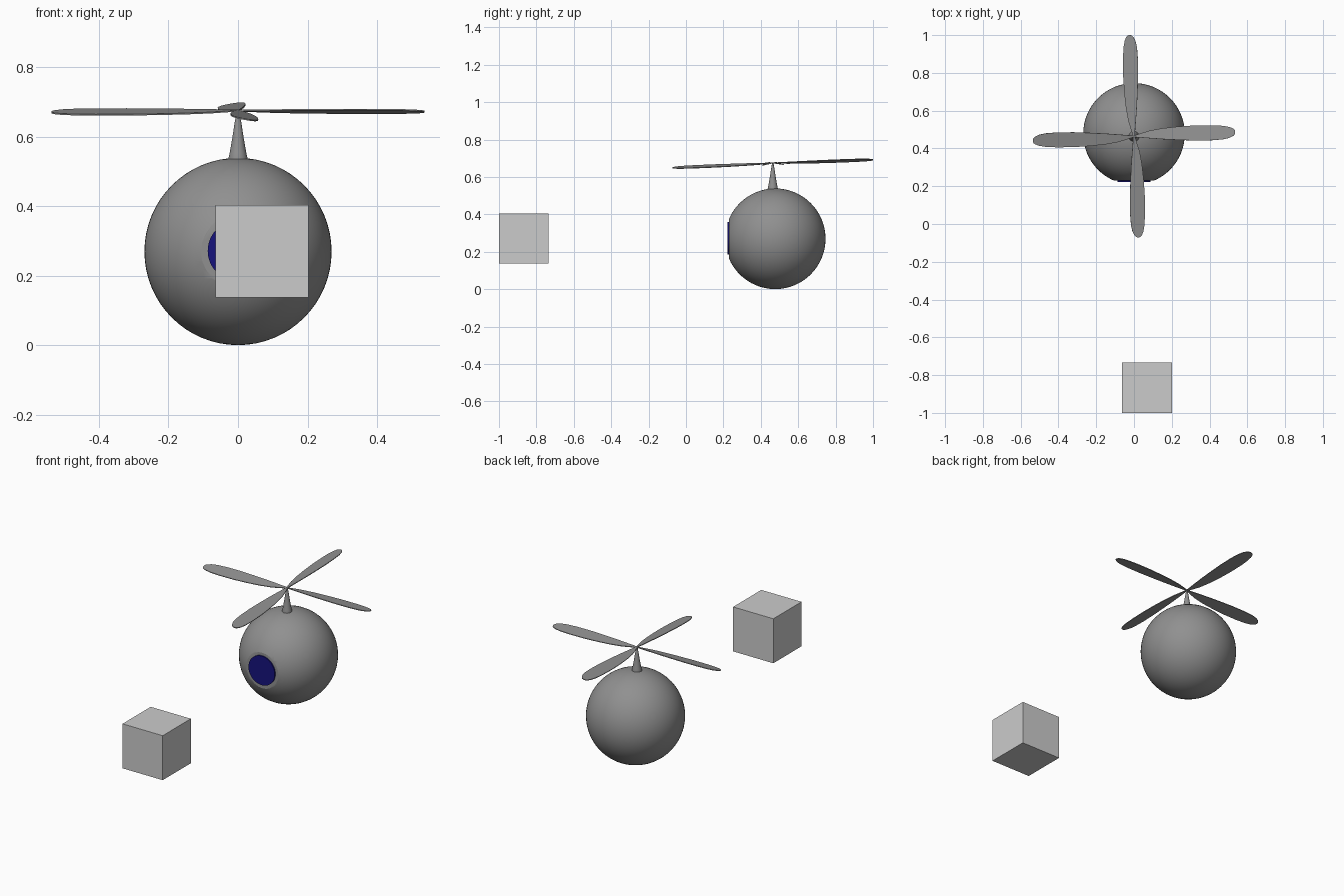
import bpy, bmesh
from math import radians, pi, cos, sin
from mathutils import Matrix, Vector

if "Cube" in bpy.data.objects:
    bpy.data.objects.remove(bpy.data.objects["Cube"])


def colour(name, rgb):
    m = bpy.data.materials.new(name)
    m.diffuse_color = (*rgb, 1)
    m.use_nodes = True
    m.node_tree.nodes["Principled BSDF"].inputs["Base Color"].default_value = m.diffuse_color
    return m


dark = colour("dark_grey", (0.28, 0.28, 0.28))
blue = colour("navy", (0.008, 0.006, 0.2))


def finish(bm, name, mat=None, smooth=False):
    bmesh.ops.recalc_face_normals(bm, faces=bm.faces)
    me = bpy.data.meshes.new(name)
    bm.to_mesh(me)
    bm.free()
    ob = bpy.data.objects.new(name, me)
    bpy.context.collection.objects.link(ob)
    if mat:
        me.materials.append(mat)
    if smooth:
        bpy.ops.object.select_all(action='DESELECT')
        ob.select_set(True)
        bpy.context.view_layer.objects.active = ob
        bpy.ops.object.shade_smooth_by_angle(angle=radians(20))
    return ob


BODY = Vector((0, 0.477, 0.27))
HUB = Vector((0, 0.464, 0.675))
R = 0.269
FLAT_Y = 0.23

# ball body, sliced flat at the front
bm = bmesh.new()
bmesh.ops.create_uvsphere(bm, u_segments=64, v_segments=32, radius=R,
                          matrix=Matrix.Translation(BODY))
cut = bmesh.ops.bisect_plane(bm, geom=bm.verts[:] + bm.edges[:] + bm.faces[:],
                             plane_co=(0, FLAT_Y, 0), plane_no=(0, -1, 0),
                             clear_outer=True)
rim = [g for g in cut['geom_cut'] if isinstance(g, bmesh.types.BMEdge)]
bmesh.ops.contextual_create(bm, geom=rim)
finish(bm, "body", dark, True)

# lens disc on the flat
bm = bmesh.new()
bmesh.ops.create_cone(bm, cap_ends=True, segments=64, radius1=0.087, radius2=0.087,
                      depth=0.012,
                      matrix=Matrix.Translation((0, FLAT_Y - 0.001, 0.272))
                      @ Matrix.Rotation(pi / 2, 4, 'X'))
finish(bm, "lens", blue, True)

# mast, lathed from a slightly flared profile
bm = bmesh.new()
profile = [(0.0275, 0.52), (0.0275, 0.537), (0.024, 0.553), (0.0165, 0.595),
           (0.0105, 0.635), (0.006, 0.66), (0.004, 0.674)]
N = 32
rings = [[bm.verts.new((r * cos(2 * pi * i / N), HUB.y + r * sin(2 * pi * i / N), z))
          for i in range(N)] for r, z in profile]
for a, b in zip(rings, rings[1:]):
    for i in range(N):
        bm.faces.new((a[i], a[(i + 1) % N], b[(i + 1) % N], b[i]))
bm.faces.new(rings[0])
bm.faces.new(rings[-1])
finish(bm, "mast", dark, True)

# four pitched leaf-shaped blades on a slightly tilted rotor
# (distance from hub, left edge, right edge)
outline = [(0.0, -0.004, 0.004), (0.03, -0.014, 0.006), (0.08, -0.03, 0.01),
           (0.15, -0.043, 0.015), (0.23, -0.052, 0.019), (0.32, -0.058, 0.022),
           (0.41, -0.059, 0.021), (0.47, -0.056, 0.016), (0.505, -0.05, 0.008),
           (0.525, -0.042, -0.003), (0.533, -0.035, -0.011), (0.536, -0.027, -0.019)]
T = 0.002
points = [(l, s) for s, l, r in outline] + [(r, s) for s, l, r in reversed(outline)]
for k, side in enumerate(("back", "left", "front", "right")):
    bm = bmesh.new()
    face = bm.faces.new([bm.verts.new((x, y, -T)) for x, y in points])
    up = bmesh.ops.extrude_face_region(bm, geom=[face], use_keep_orig=True)
    bmesh.ops.translate(bm, vec=(0, 0, 2 * T),
                        verts=[g for g in up['geom'] if isinstance(g, bmesh.types.BMVert)])
    bm.transform(Matrix.Translation(HUB) @ Matrix.Rotation(radians(2.3), 4, 'X')
                 @ Matrix.Rotation(k * pi / 2, 4, 'Z')
                 @ Matrix.Rotation(radians(-10), 4, 'Y'))
    finish(bm, side + "_blade", dark)

# floating cube in front
bm = bmesh.new()
bmesh.ops.create_cube(bm, size=0.266, matrix=Matrix.Translation((0.069, -0.867, 0.271)))
finish(bm, "cube")
